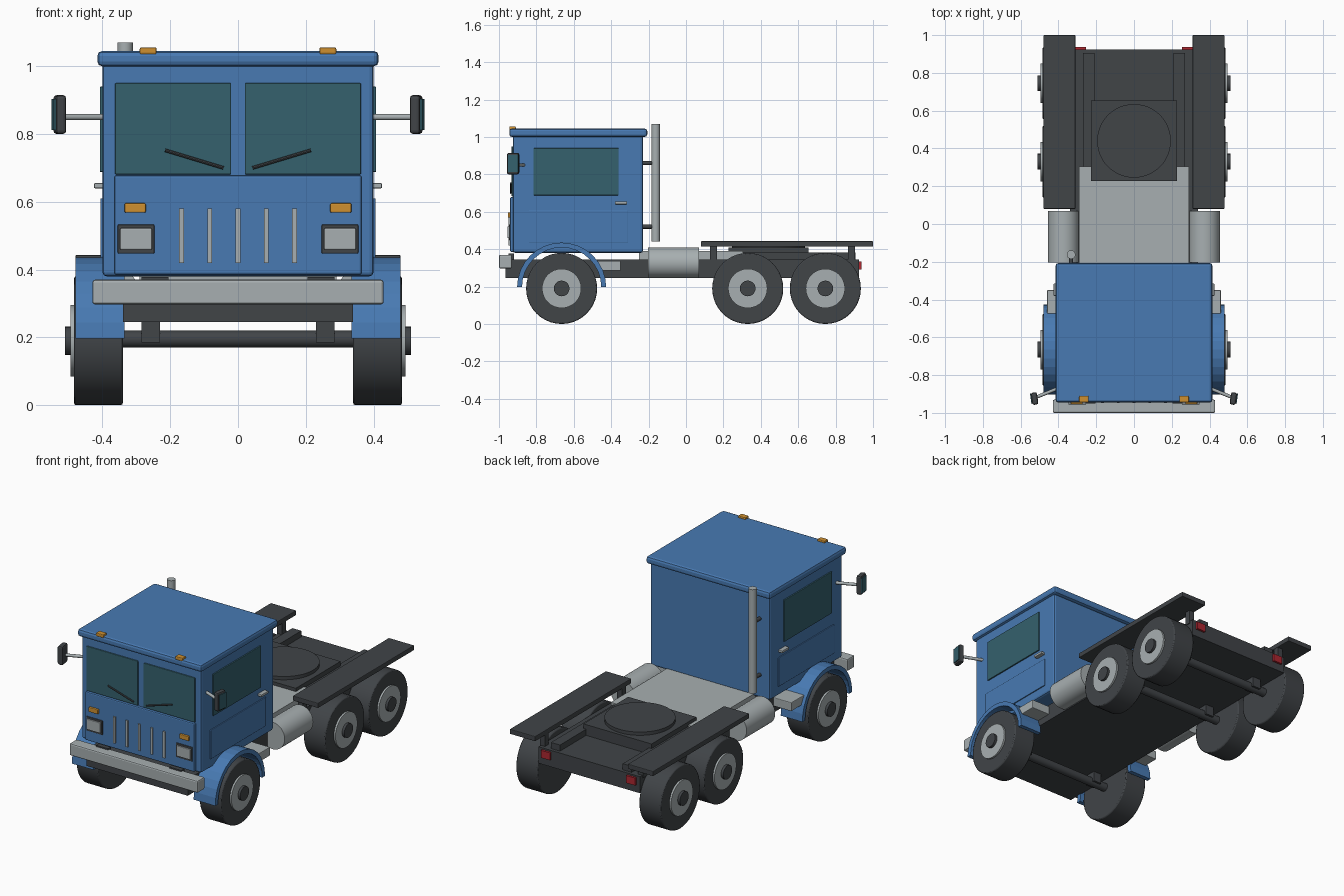
import bpy, bmesh, math
from mathutils import Vector

cube = bpy.data.objects.get("Cube")
if cube:
    bpy.data.objects.remove(cube, do_unlink=True)


def material(name, rgb):
    m = bpy.data.materials.new(name)
    m.use_nodes = True
    m.diffuse_color = (*rgb, 1)
    node = next(n for n in m.node_tree.nodes if n.type == 'BSDF_PRINCIPLED')
    node.inputs["Base Color"].default_value = (*rgb, 1)
    return m


BLUE = material("cab blue", (0.065, 0.195, 0.45))
DARK = material("dark rubber and frame", (0.052, 0.058, 0.064))
GREY = material("light metal", (0.39, 0.43, 0.44))
GLASS = material("teal glass", (0.035, 0.12, 0.155))
AMBER = material("amber lamp", (0.62, 0.28, 0.03))
RED = material("red lamp", (0.42, 0.02, 0.03))


def finish(name, mat, bevel=0, smooth=False):
    ob = bpy.context.object
    ob.name = ob.data.name = name
    ob.data.materials.append(mat)
    if smooth:
        bpy.ops.object.shade_smooth_by_angle(angle=math.radians(35))
    if bevel:
        mod = ob.modifiers.new("soft edges", 'BEVEL')
        mod.width, mod.segments = bevel, 2
    return ob


def box(name, mat, x, y, z, bevel=0):
    """Box spanning the (low, high) pair on each axis."""
    pairs = (x, y, z)
    bpy.ops.mesh.primitive_cube_add(size=1, location=[sum(p) / 2 for p in pairs])
    bpy.context.object.scale = [abs(p[1] - p[0]) for p in pairs]
    bpy.ops.object.transform_apply(location=False, rotation=False, scale=True)
    return finish(name, mat, bevel)


def rod(name, mat, start, end, radius, sides=32, bevel=0):
    """Cylinder between two points."""
    a, b = Vector(start), Vector(end)
    bpy.ops.mesh.primitive_cylinder_add(
        vertices=sides, radius=radius, depth=(b - a).length, location=(a + b) / 2,
        rotation=(b - a).to_track_quat('Z', 'Y').to_euler())
    return finish(name, mat, bevel, smooth=True)


def span(side, low, high):
    return tuple(sorted((side * low, side * high)))


def arch(name, mat, x, y, z, inner, outer, steps=16):
    """Half-ring mudguard extruded along x."""
    bm = bmesh.new()
    ring = [(r, math.pi * i / steps) for r, order in ((outer, 1), (inner, -1))
            for i in range(steps + 1)[::order]]
    face = bm.faces.new([bm.verts.new((x[0], y + r * math.cos(a), z + r * math.sin(a)))
                         for r, a in ring])
    out = bmesh.ops.extrude_face_region(bm, geom=[face])
    moved = [v for v in out["geom"] if isinstance(v, bmesh.types.BMVert)]
    bmesh.ops.translate(bm, verts=moved, vec=(x[1] - x[0], 0, 0))
    bmesh.ops.recalc_face_normals(bm, faces=bm.faces)
    mesh = bpy.data.meshes.new(name)
    bm.to_mesh(mesh)
    bm.free()
    ob = bpy.data.objects.new(name, mesh)
    bpy.context.collection.objects.link(ob)
    bpy.ops.object.select_all(action='DESELECT')
    ob.select_set(True)
    bpy.context.view_layer.objects.active = ob
    finish(name, mat)


# Chassis, deck and coupling
box("chassis", DARK, (-0.34, 0.34), (-0.965, 0.925), (0.245, 0.345))
box("deck", GREY, (-0.29, 0.29), (-0.25, 0.305), (0.34, 0.39))
box("coupling_plate", DARK, (-0.228, 0.228), (0.227, 0.655), (0.345, 0.41))
rod("coupling_disc", DARK, (0, 0.44, 0.40), (0, 0.44, 0.43), 0.195, 48)

# Cab shell, roof and front
box("cab", BLUE, (-0.4, 0.4), (-0.925, -0.23), (0.38, 1.01), 0.012)
box("roof", BLUE, (-0.415, 0.415), (-0.945, -0.207), (1.0, 1.045), 0.014)
box("front_panel", BLUE, (-0.365, 0.365), (-0.94, -0.9), (0.385, 0.678), 0.006)
box("bumper", GREY, (-0.43, 0.43), (-1.0, -0.93), (0.297, 0.37), 0.008)
for i in range(-2, 3):
    x = i * 0.0835
    box("grille_bar", GREY, (x - 0.007, x + 0.007), (-0.948, -0.93), (0.42, 0.58))

# Exhaust stack with its brackets
rod("exhaust_stack", GREY, (-0.333, -0.162, 0.44), (-0.333, -0.162, 1.07), 0.023, 24)
for z in (0.52, 0.86):
    rod("exhaust_bracket", DARK, (-0.333, -0.24, z), (-0.333, -0.16, z), 0.011, 12)

# Axles
AXLES = {"front": -0.665, "middle": 0.33, "rear": 0.745}
for label, y in AXLES.items():
    rod(label + "_axle", DARK, (-0.36, y, 0.195), (0.36, y, 0.195), 0.025, 20)

for s, side in ((1, "left"), (-1, "right")):
    def part(name, mat, x, y, z, bevel=0):
        return box(side + "_" + name, mat, span(s, *x), y, z, bevel)

    def bar(name, mat, a, b, *rest):
        return rod(side + "_" + name, mat, (s * a[0], *a[1:]), (s * b[0], *b[1:]), *rest)

    # Wheels and axle mounts
    for label, y in AXLES.items():
        bar(label + "_tyre", DARK, (0.34, y, 0.19), (0.484, y, 0.19), 0.19, 40, 0.006)
        bar(label + "_rim", GREY, (0.47, y, 0.19), (0.495, y, 0.19), 0.105, 32)
        bar(label + "_hub", DARK, (0.48, y, 0.19), (0.51, y, 0.19), 0.042, 20)
        part(label + "_axle_mount", DARK, (0.23, 0.285), (y - 0.035, y + 0.035),
             (0.185, 0.25))

    # Mudguards, rails, tanks and steps
    arch(side + "_front_mudguard", BLUE, span(s, 0.335, 0.48), -0.665, 0.197, 0.212, 0.238)
    part("rear_mudguard", DARK, (0.31, 0.48), (0.08, 1.0), (0.413, 0.443), 0.004)
    for y in (0.147, 0.885):
        part("mudguard_post", DARK, (0.312, 0.345), (y - 0.018, y + 0.018), (0.33, 0.42))
    part("frame_rail", DARK, (0.21, 0.27), (0.25, 0.905), (0.34, 0.382))
    bar("fuel_tank", GREY, (0.373, -0.203, 0.327), (0.373, 0.07, 0.327), 0.082, 32)
    part("step", GREY, (0.33, 0.46), (-0.475, -0.35), (0.285, 0.338), 0.004)
    part("tail_lamp", RED, (0.255, 0.315), (0.915, 0.938), (0.29, 0.335))

    # Windows and doors
    part("windscreen", GLASS, (0.02, 0.363), (-0.932, -0.92), (0.681, 0.95), 0.003)
    part("door_window", GLASS, (0.395, 0.408), (-0.815, -0.36), (0.688, 0.94), 0.003)
    part("door_panel", BLUE, (0.395, 0.406), (-0.84, -0.31), (0.435, 0.61), 0.003)
    part("door_handle", GREY, (0.395, 0.425), (-0.38, -0.315), (0.64, 0.655), 0.003)
    bar("wiper", DARK, (0.043, -0.937, 0.70), (0.215, -0.937, 0.752), 0.005, 8)

    # Lamps on the front and the roof
    part("headlamp_frame", DARK, (0.247, 0.355), (-0.946, -0.93), (0.447, 0.533), 0.003)
    part("headlamp", GREY, (0.254, 0.348), (-0.955, -0.94), (0.459, 0.522), 0.003)
    part("turn_lamp", AMBER, (0.272, 0.335), (-0.953, -0.93), (0.568, 0.596), 0.004)
    part("roof_lamp", AMBER, (0.24, 0.29), (-0.945, -0.91), (1.035, 1.056), 0.005)
    part("bumper_mount", DARK, (0.205, 0.285), (-0.95, -0.92), (0.34, 0.378))

    # Mirrors
    bar("mirror_arm", GREY, (0.39, -0.865, 0.85), (0.525, -0.92, 0.85), 0.009, 12)
    for piece in (part("mirror", DARK, (0.51, 0.542), (-0.957, -0.892), (0.80, 0.915), 0.01),
                  part("mirror_glass", GLASS, (0.541, 0.547), (-0.952, -0.897),
                       (0.812, 0.903))):
        piece.rotation_euler.z = s * math.radians(-8)
